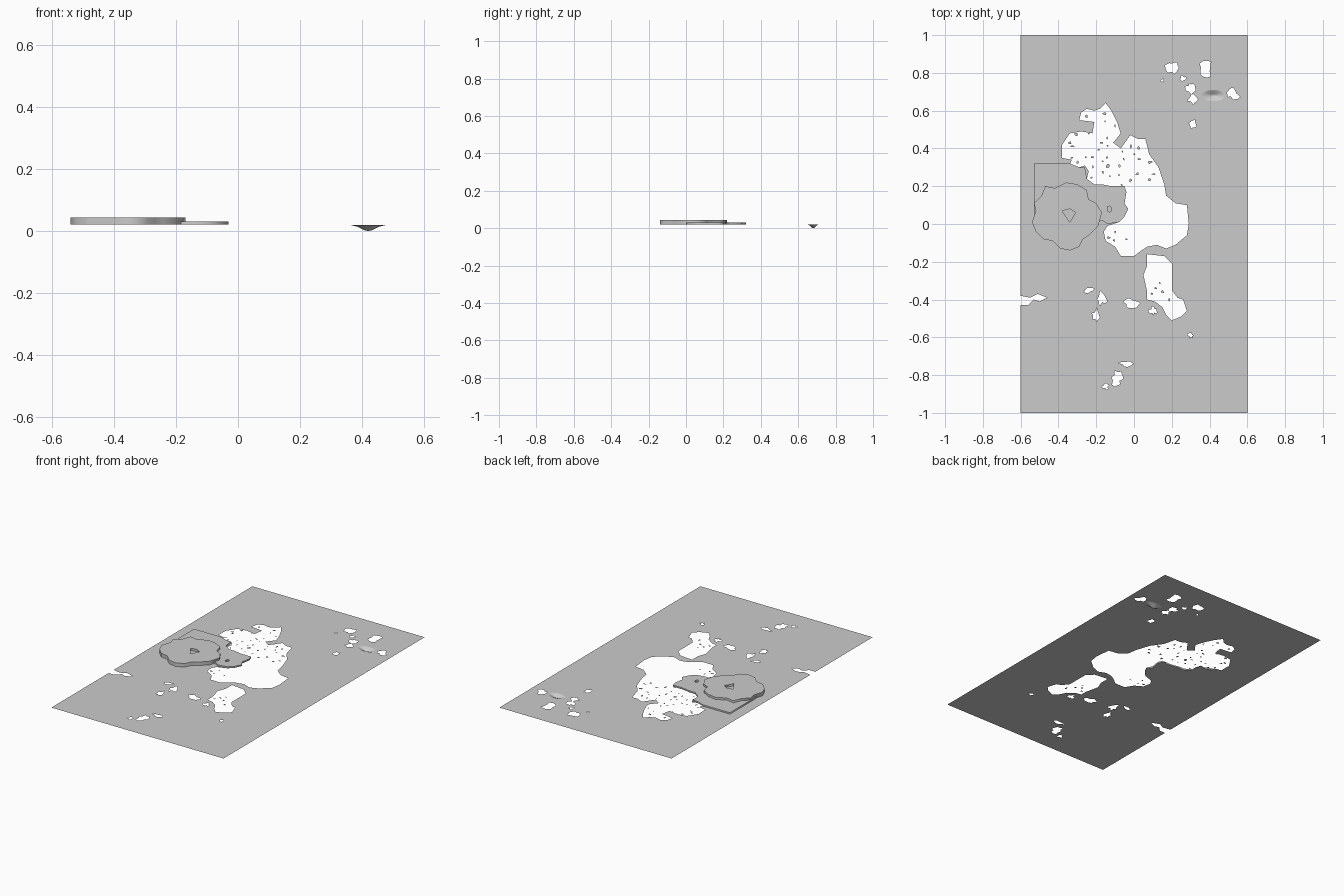
import bpy, bmesh, math, random
from mathutils import Vector

if "Cube" in bpy.data.objects:
    bpy.data.objects.remove(bpy.data.objects["Cube"])

random.seed(4)
SHEET_Z = 0.02


def pairs(flat):
    """Flat list in hundredths -> list of 2D points."""
    return [(flat[i] / 100, flat[i + 1] / 100) for i in range(0, len(flat), 2)]


def ragged(cx, cy, rx, ry, n=11, low=0.5):
    """Irregular closed outline around a point."""
    out = []
    for i in range(n):
        a = 2 * math.pi * i / n
        k = random.uniform(low, 1.25)
        out.append((cx + rx * k * math.cos(a), cy + ry * k * math.sin(a)))
    return out


def inside(p, poly):
    hit = False
    for (x1, y1), (x2, y2) in zip(poly, poly[1:] + poly[:1]):
        if (y1 > p[1]) != (y2 > p[1]) and p[0] < (x2 - x1) * (p[1] - y1) / (y2 - y1) + x1:
            hit = not hit
    return hit


def filled(name, outlines, z0, z1):
    """Fill nested outlines (inner ones become holes), optionally thick."""
    cu = bpy.data.curves.new(name, 'CURVE')
    cu.dimensions = '2D'
    thick = z1 - z0
    cu.fill_mode = 'BOTH' if thick > 0 else 'FRONT'
    cu.extrude = thick / 2
    for pts in outlines:
        s = cu.splines.new('POLY')
        s.points.add(len(pts) - 1)
        for p, (x, y) in zip(s.points, pts):
            p.co = (x, y, 0, 1)
        s.use_cyclic_u = True
    ob = bpy.data.objects.new(name, cu)
    ob.location.z = (z0 + z1) / 2
    bpy.context.collection.objects.link(ob)
    bpy.ops.object.select_all(action='DESELECT')
    ob.select_set(True)
    bpy.context.view_layer.objects.active = ob
    bpy.ops.object.convert(target='MESH')
    return bpy.context.object


# Sheet border, with the notch on its left edge
border = pairs([-60, -100, 60, -100, 60, 100, -60, 100,
                -60, -38, -55, -39, -51, -37, -46, -39, -50, -41, -53, -40, -56, -43, -60, -43])

# Large central opening
main_hole = pairs([-15, 64, -12, 60, -9, 54, -7, 48, -11, 43, -7, 40, -2, 47, 2, 45, 6, 45,
                   8, 37, 13, 30, 16, 21, 17, 15, 22, 11, 28, 10, 29, 0, 28, -6, 22, -11,
                   17, -13, 12, -11, 7, -12, 4, -14, 0, -17, -7, -17, -10, -12, -15, -9,
                   -16, -4, -14, -1, -8, 1, -5, 4, -4, 8, -5, 11, -4, 17, -5, 20, -12, 20,
                   -17, 21, -22, 21, -25, 24, -24, 28, -26, 31, -29, 30, -34, 31, -33, 34,
                   -38, 35, -38, 42, -34, 48, -28, 49, -22, 48, -21, 54, -29, 55, -28, 59,
                   -25, 61, -21, 60, -18, 61])

# Opening to the south
south_hole = pairs([7, -16, 16, -17, 20, -21, 20, -35, 23, -39, 26, -40, 28, -46, 25, -49,
                    20, -51, 17, -48, 15, -44, 11, -41, 7, -40, 7, -36, 5, -27, 7, -22])

# Scattered small openings: x, y, radius x, radius y
spots = [(21, 83, 4, 4), (38, 82, 4, 4), (30, 72, 2.5, 3), (31, 66, 2.5, 3), (31, 53, 2, 2.5),
         (52, 69, 4, 3), (26, 77, 1.5, 1.5), (15, 76, 1, 1), (-17, -39, 3, 4), (-24, -35, 3, 1.5),
         (-20, -48, 2, 3), (-1, -42, 4, 2.5), (10, -46, 2, 2), (30, -59, 1.5, 1.5),
         (-9, -82, 3, 4), (-15, -86, 2, 1.5), (-4, -74, 4, 1.5)]
holes = [ragged(*[v / 100 for v in s], n=13) for s in spots]

# Dimple rim
dip = Vector((0.42, 0.68))
rim = [(dip.x + 0.06 * math.cos(a), dip.y + 0.03 * math.sin(a))
       for a in [2 * math.pi * i / 16 for i in range(16)]]

filled("sheet", [border, main_hole, south_hole, rim] + holes, SHEET_Z, SHEET_Z)

# Shallow dimple
bm = bmesh.new()
rings = []
for scale, z in ((1, SHEET_Z), (0.6, 0.014), (0.2, 0.002)):
    rings.append([bm.verts.new((dip.x + (x - dip.x) * scale, dip.y + (y - dip.y) * scale, z))
                  for x, y in rim])
for outer, inner in zip(rings, rings[1:]):
    for i in range(16):
        j = (i + 1) % 16
        bm.faces.new((outer[i], outer[j], inner[j], inner[i]))
tip = bm.verts.new((dip.x, dip.y, 0))
for i in range(16):
    bm.faces.new((rings[-1][i], rings[-1][(i + 1) % 16], tip))
me = bpy.data.meshes.new("dimple")
bm.to_mesh(me)
bm.free()
me.shade_smooth()
bpy.context.collection.objects.link(bpy.data.objects.new("dimple", me))

# Loose flakes of sheet left inside the openings: x range, y range, count
flakes = []
for x0, x1, y0, y1, count in ((-34, -6, 24, 60, 50), (-12, 14, 20, 43, 34),
                              (-14, -4, -12, -3, 8), (6, 22, -42, -30, 8)):
    for _ in range(count):
        c = (random.uniform(x0, x1) / 100, random.uniform(y0, y1) / 100)
        f = ragged(*c, random.uniform(.004, .012), random.uniform(.004, .010), 7)
        clear = all(math.dist(c, g[0]) > .03 for g in flakes)
        if clear and any(all(inside(p, h) for p in f) for h in (main_hole, south_hole)):
            flakes.append(f)
filled("loose_flakes", flakes, SHEET_Z, SHEET_Z)

# Lower plate with a square back corner and a small hole
lower = pairs([-53, 32, -34, 32, -29, 30, -26, 30, -25, 24, -21, 21, -17, 21, -12, 20, -5, 20,
               -4, 17, -5, 11, -3, 8, -5, 4, -8, 1, -14, 0, -17, 2, -26, -3, -40, -4,
               -52, 1, -53, 6])
filled("lower_plate", [lower, ragged(-.13, .08, .011, .014, 8, .9)], 0.021, 0.03)

# Upper lobed plate with a small triangular recess
upper = pairs([-36, 22, -30, 21, -25, 18, -24, 13, -20, 11, -17, 6, -19, -1, -24, -6, -27, -8,
               -29, -12, -34, -14, -39, -13, -43, -9, -48, -8, -52, -4, -54, 1, -52, 7,
               -53, 11, -49, 15, -47, 20, -42, 19])
filled("upper_plate", [upper, pairs([-38, 7, -34, 8, -31, 6, -34, 1])], 0.021, 0.0435)
